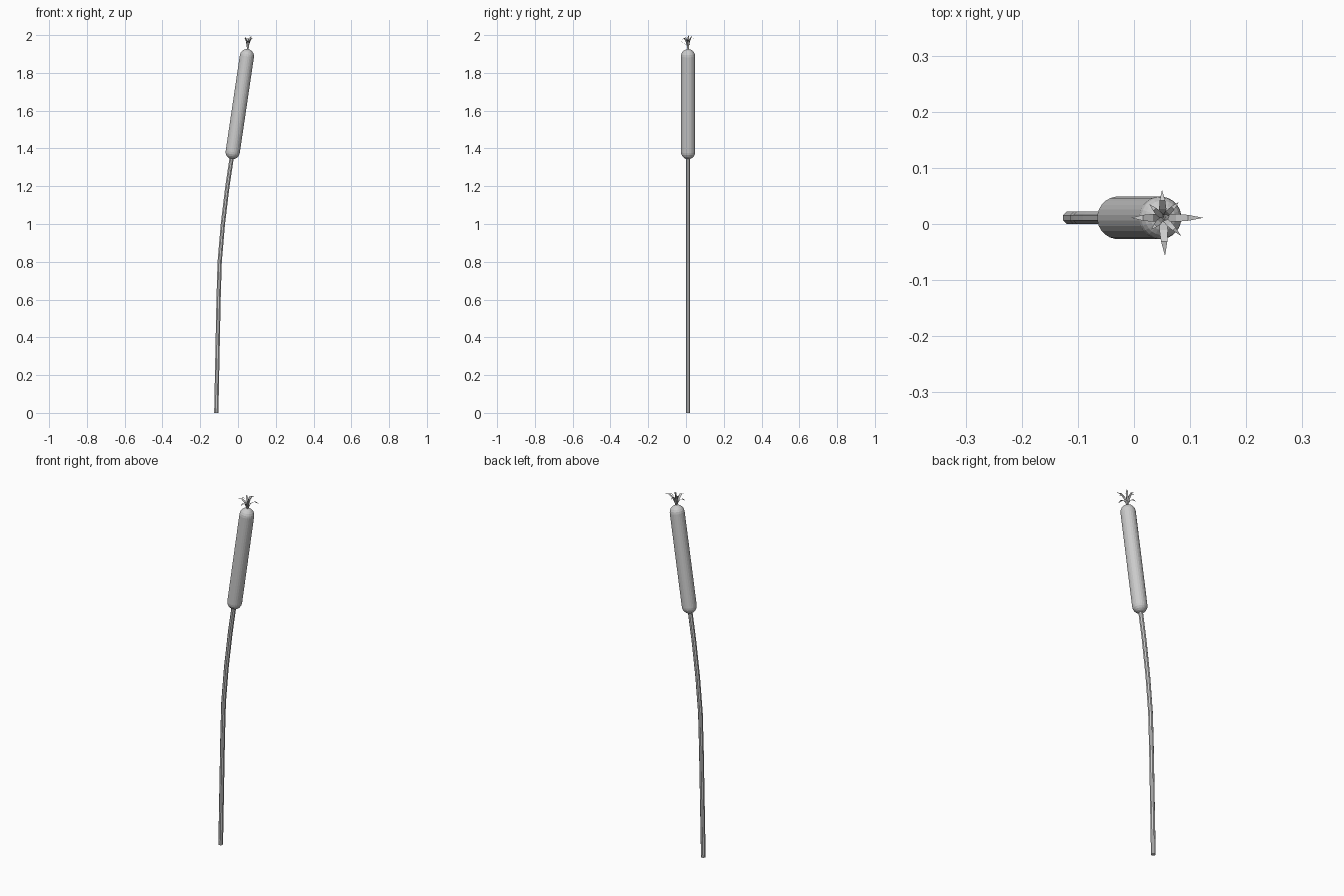
import bpy, bmesh, math
from mathutils import Vector, Matrix

if "Cube" in bpy.data.objects:
    bpy.data.objects.remove(bpy.data.objects["Cube"])

Y = 0.011  # common plane of the plant


def finish(name, bm):
    mesh = bpy.data.meshes.new(name)
    bm.to_mesh(mesh)
    bm.free()
    ob = bpy.data.objects.new(name, mesh)
    bpy.context.collection.objects.link(ob)
    return ob


def tube(name, rings, sides):
    """rings: (centre, axis direction, radius), skinned and capped"""
    bm = bmesh.new()
    loops = []
    for c, d, r in rings:
        u = Vector((0, 1, 0))
        v = d.normalized().cross(u)
        loops.append([bm.verts.new(c + r * (math.cos(a) * v + math.sin(a) * u))
                      for a in (2 * math.pi * (i + 0.5) / sides for i in range(sides))])
    for a, b in zip(loops, loops[1:]):
        for i in range(sides):
            j = (i + 1) % sides
            bm.faces.new((a[i], a[j], b[j], b[i]))
    bm.faces.new(loops[0])
    bm.faces.new(loops[-1])
    bmesh.ops.recalc_face_normals(bm, faces=bm.faces)
    return finish(name, bm)


# Gently bending stem
path = [Vector((x, Y, z)) for x, z in
        ((-0.115, 0), (-0.109, 0.3), (-0.103, 0.6), (-0.097, 0.8),
         (-0.080, 1.0), (-0.056, 1.2), (-0.032, 1.36))]
rings = []
for i, p in enumerate(path):
    d = path[min(i + 1, len(path) - 1)] - path[max(i - 1, 0)]
    if i == 0:
        d = Vector((0, 0, 1))
    rings.append((p, d, 0.0122))
tube("stem", rings, 8)

# Capsule seed head
R = 0.038
low, high = Vector((-0.028, Y, 1.381)), Vector((0.047, Y, 1.888))
axis = (high - low).normalized()
angles = [math.radians(a) for a in (2, 18, 36, 54, 72, 90)]
rings = [(low - axis * R * math.cos(a), axis, R * math.sin(a)) for a in angles]
rings += [(high + axis * R * math.cos(a), axis, R * math.sin(a)) for a in reversed(angles)]
tube("seed_head", rings, 24)

# Tuft of thin curling blades: (heading, reach, height, width)
base = high + axis * (R - 0.006)
blades = [(0, 0.072, 0.056, 0.014), (92, 0.050, 0.062, 0.013),
          (180, 0.057, 0.050, 0.014), (273, 0.068, 0.050, 0.015),
          (45, 0.040, 0.072, 0.010), (135, 0.034, 0.066, 0.010),
          (225, 0.030, 0.068, 0.010), (315, 0.046, 0.064, 0.010),
          (10, 0.012, 0.080, 0.012)]
stations = ((0, 0, 0.5), (0.12, 0.4, 0.8), (0.32, 0.78, 1), (0.62, 1, 0.75))
bm = bmesh.new()
for heading, reach, height, width in blades:
    turn = Matrix.Rotation(math.radians(heading), 3, 'Z')
    droop = 0.9 if reach > 0.045 else 1.0
    peak = height if reach > 0.02 else height * 0.85
    prev = None
    for out, up, w in stations:
        pair = [bm.verts.new(base + turn @ Vector((reach * out, s * width * w / 2, peak * up)))
                for s in (-1, 1)]
        if prev:
            bm.faces.new((prev[0], prev[1], pair[1], pair[0]))
        prev = pair
    tip = bm.verts.new(base + turn @ Vector((reach, 0, height * droop)))
    bm.faces.new((prev[0], prev[1], tip))
finish("tuft", bm)
